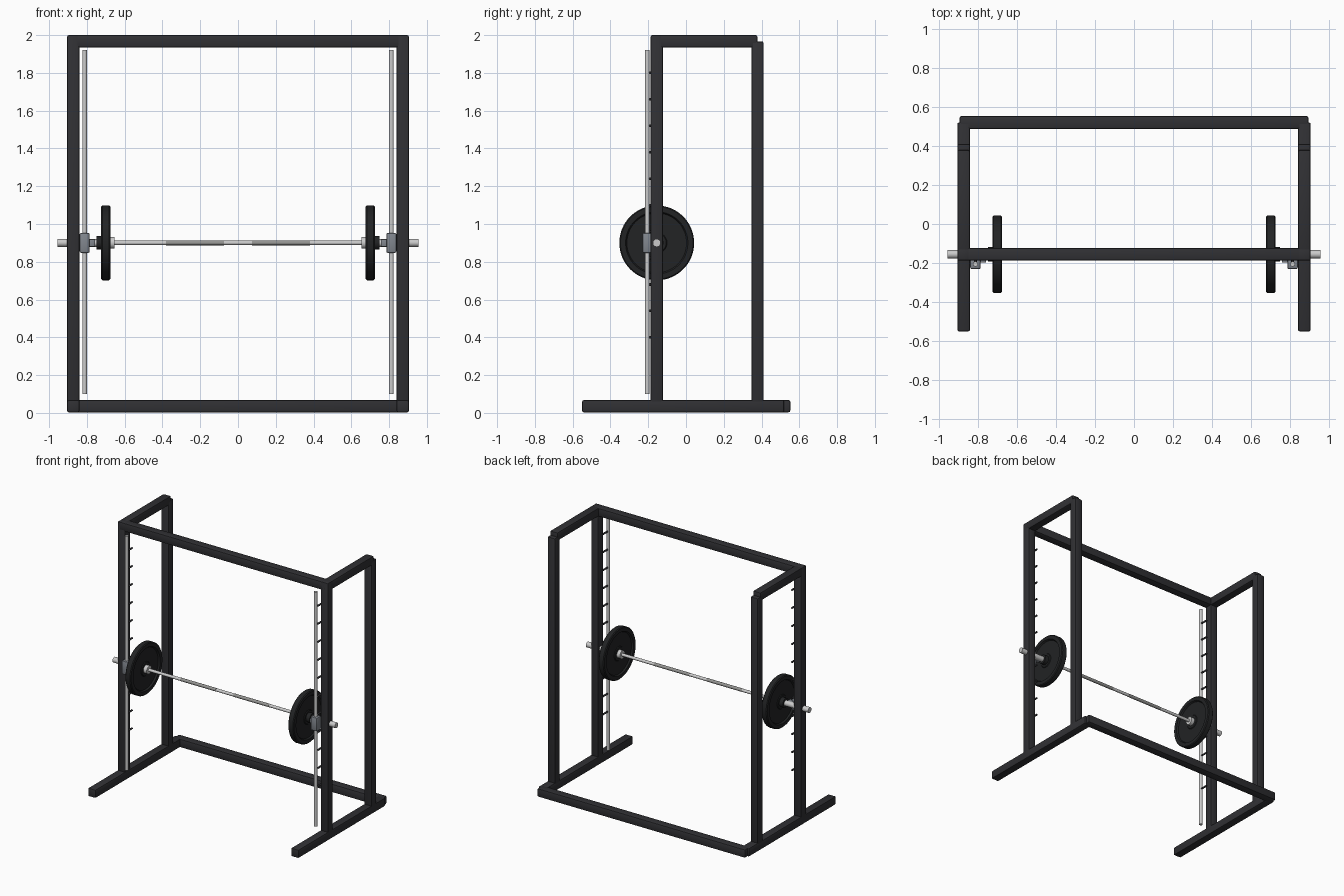
import bpy, math
from mathutils import Matrix, Vector
import bmesh

if "Cube" in bpy.data.objects:
    bpy.data.objects.remove(bpy.data.objects["Cube"])


def material(name, rgb):
    m = bpy.data.materials.new(name)
    m.diffuse_color = (*rgb, 1)
    m.use_nodes = True
    m.node_tree.nodes["Principled BSDF"].inputs["Base Color"].default_value = m.diffuse_color
    return m


BLACK = material("frame_black", (0.03, 0.03, 0.034))
RUBBER = material("rubber", (0.016, 0.017, 0.018))
STEEL = material("steel", (0.55, 0.55, 0.54))
KNURL = material("knurl_grey", (0.30, 0.30, 0.29))
BLUE = material("bearing_grey", (0.22, 0.24, 0.27))


def finish(name, bm, mat):
    bmesh.ops.recalc_face_normals(bm, faces=bm.faces)
    me = bpy.data.meshes.new(name)
    bm.to_mesh(me)
    bm.free()
    ob = bpy.data.objects.new(name, me)
    bpy.context.collection.objects.link(ob)
    me.materials.append(mat)
    bpy.context.view_layer.objects.active = ob
    bpy.ops.object.select_all(action='DESELECT')
    ob.select_set(True)
    bpy.ops.object.shade_smooth_by_angle(angle=math.radians(35))
    return ob


def box(name, lo, hi, mat=BLACK, bevel=0.009):
    lo, hi = Vector(lo), Vector(hi)
    bm = bmesh.new()
    bmesh.ops.create_cube(bm, size=1)
    for v in bm.verts:
        v.co = Vector((v.co[i] * abs(hi[i] - lo[i]) for i in range(3))) + (lo + hi) / 2
    bmesh.ops.bevel(bm, geom=bm.edges[:], offset=bevel, segments=2, profile=0.5,
                    affect='EDGES')
    return finish(name, bm, mat)


def rod(name, a, b, r, mat=STEEL, sides=24):
    a, b = Vector(a), Vector(b)
    bm = bmesh.new()
    rot = (b - a).to_track_quat('Z', 'Y').to_matrix().to_4x4()
    bmesh.ops.create_cone(bm, cap_ends=True, segments=sides, radius1=r, radius2=r,
                          depth=(b - a).length,
                          matrix=Matrix.Translation((a + b) / 2) @ rot)
    return finish(name, bm, mat)


def lathe_x(name, profile, origin, mat, sides=64):
    # spins a closed (x, radius) profile about the x axis
    bm = bmesh.new()
    rings = []
    for i in range(sides):
        t = math.tau * i / sides
        rings.append([bm.verts.new((origin[0] + x, origin[1] + r * math.cos(t),
                                    origin[2] + r * math.sin(t))) for x, r in profile])
    n = len(profile)
    for i in range(sides):
        p, q = rings[i], rings[(i + 1) % sides]
        for j in range(n):
            k = (j + 1) % n
            bm.faces.new((p[j], p[k], q[k], q[j]))
    return finish(name, bm, mat)


H = 0.0325                     # half the tube width
PX, FY, BY = 0.872, -0.155, 0.378   # post x, front and back post y
BZ = 0.9                       # bar height

# Plate cross-section with raised rim and hub
plate_profile = [(-0.017, 0.018), (-0.017, 0.05), (-0.012, 0.055), (-0.012, 0.158),
                 (-0.024, 0.165), (-0.024, 0.192), (-0.018, 0.198), (0.018, 0.198),
                 (0.024, 0.192), (0.024, 0.165), (0.012, 0.158), (0.012, 0.055),
                 (0.017, 0.05), (0.017, 0.018)]

for side, s in (("left", -1), ("right", 1)):
    x = s * PX
    # Frame side
    box(f"{side}_base_rail", (x - H, -0.55, 0.003), (x + H, 0.52, 0.068))
    box(f"{side}_front_post", (x - H, FY - H, 0.035), (x + H, FY + H, 2.0))
    box(f"{side}_back_post", (x - H, BY - H, 0.035), (x + H, BY + H, 1.967))
    box(f"{side}_top_rail", (x - H, FY, 1.935), (x + H, BY, 2.0))
    # Guide rod with sliding bearing
    gx, gy = s * 0.812, -0.205
    rod(f"{side}_guide_rod", (gx, gy, 0.1), (gx, gy, 1.92), 0.0125)
    box(f"{side}_bearing", (gx - 0.027, -0.231, 0.847), (gx + 0.027, -0.175, 0.953), BLUE)
    # Safety pegs behind the guide rod
    for i in range(11):
        z = 0.4 + 0.14 * i
        rod(f"{side}_peg_{i + 1}", (gx, -0.2, z), (gx, -0.14, z), 0.007, BLACK, 12)
    # Bar sleeve, collars, catch and plate
    rod(f"{side}_bar_sleeve", (s * 0.66, FY, BZ), (s * 0.955, FY, BZ), 0.021)
    rod(f"{side}_inner_collar", (s * 0.655, FY, BZ), (s * 0.69, FY, BZ), 0.031)
    rod(f"{side}_outer_collar", (s * 0.70, FY, BZ), (s * 0.748, FY, BZ), 0.036, RUBBER)
    box(f"{side}_catch", (s * 0.757, -0.198, 0.881), (s * 0.80, -0.15, 0.919), BLUE, 0.004)
    lathe_x(f"{side}_plate", plate_profile, (s * 0.70, FY, BZ), RUBBER)

# Cross beams
box("top_front_beam", (-0.893, FY - H, 1.935), (0.893, FY + H, 2.0))
box("rear_base_beam", (-0.893, 0.487, 0.003), (0.893, 0.552, 0.068))

# Bar shaft with two grip zones
rod("bar_shaft", (-0.67, FY, BZ), (0.67, FY, BZ), 0.0115)
for side, s in (("left", -1), ("right", 1)):
    rod(f"{side}_grip", (s * 0.075, FY, BZ), (s * 0.38, FY, BZ), 0.0125, KNURL)
